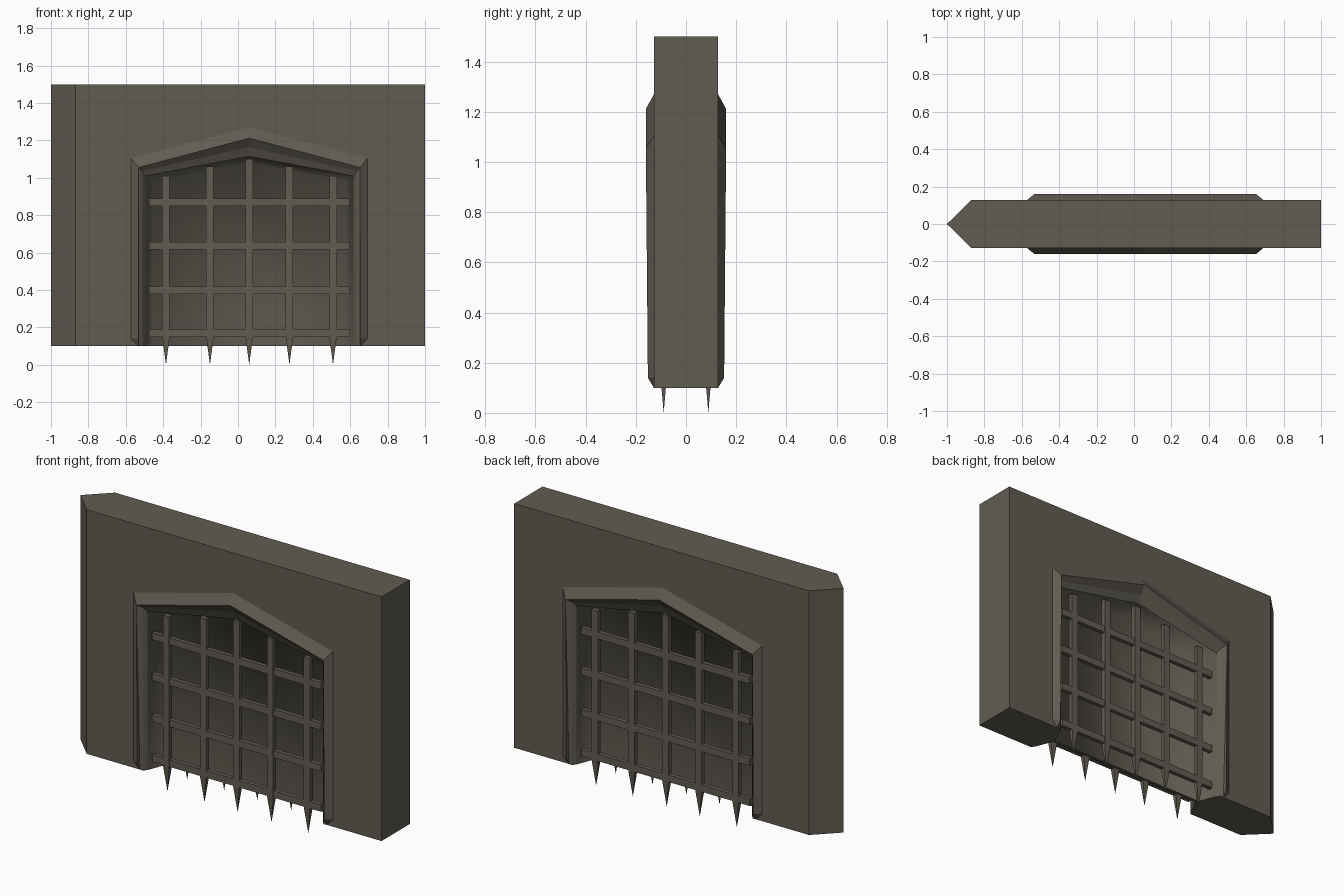
import bpy, bmesh

if "Cube" in bpy.data.objects:
    bpy.data.objects.remove(bpy.data.objects["Cube"])

stone = bpy.data.materials.new("dark_stone")
stone.diffuse_color = (0.12, 0.108, 0.085, 1)
stone.use_nodes = True
stone.node_tree.nodes["Principled BSDF"].inputs["Base Color"].default_value = stone.diffuse_color
CX = 0.06      # centre line of the gate
WY = 0.128     # half thickness of the wall


def finish(bm, name, smooth=False, fix=True):
    if fix:
        bmesh.ops.recalc_face_normals(bm, faces=bm.faces)
    for f in bm.faces:
        f.smooth = smooth
    me = bpy.data.meshes.new(name)
    bm.to_mesh(me)
    bm.free()
    me.materials.append(stone)
    ob = bpy.data.objects.new(name, me)
    bpy.context.collection.objects.link(ob)
    return ob


def arch(half, shoulder, peak, bottom=0.1):
    """Pointed gate outline from left foot to right foot."""
    return [(CX - half, bottom), (CX - half, shoulder), (CX, peak),
            (CX + half, shoulder), (CX + half, bottom)]


def loft(bm, rings, side):
    """Join arch rings given as (outline, depth); side -1 is the front."""
    rows = [[bm.verts.new((x, side * d, z)) for x, z in pts] for pts, d in rings]
    for a, b in zip(rows, rows[1:]):
        for i in range(4):
            q = [a[i], a[i + 1], b[i + 1], b[i]]
            bm.faces.new(q if side < 0 else q[::-1])
    return rows


outer = arch(0.632, 1.105, 1.27, 0.14)
lip = arch(0.593, 1.055, 1.212, 0.14)
lip_foot = arch(0.593, 1.055, 1.212)
mouth = arch(0.573, 1.035, 1.165)
inner = arch(0.557, 1.01, 1.115)
back = arch(0.517, 0.98, 1.08)
PANEL = 0.008

# wall with gate notch and pointed left end
bm = bmesh.new()
outline = [(-0.87, 0.1)] + mouth + [(1, 0.1), (1, 1.5), (-0.87, 1.5)]
face = bm.faces.new([bm.verts.new((x, -WY, z)) for x, z in outline])
ext = bmesh.ops.extrude_face_region(bm, geom=[face], use_keep_orig=True)
bmesh.ops.translate(bm, vec=(0, 2 * WY, 0),
                    verts=[v for v in ext["geom"] if isinstance(v, bmesh.types.BMVert)])
# the gate reveal is modelled separately
for f in list(bm.faces):
    c = f.calc_center_median()
    if abs(c.y) < 0.01 and abs(c.x - CX) < 0.58 and 0.11 < c.z < 1.3:
        bm.faces.remove(f)
ends = [e for e in bm.edges if all(abs(v.co.x + 0.87) < 1e-4 for v in e.verts)
        and abs(e.verts[0].co.y - e.verts[1].co.y) > 0.1]
bmesh.ops.bisect_edges(bm, edges=ends, cuts=1)
tip = [v for v in bm.verts if abs(v.co.y) < 1e-4]
for v in tip:
    v.co.x = -1
bmesh.ops.connect_verts(bm, verts=tip)
finish(bm, "wall")

for side, label in ((-1, "front"), (1, "back")):
    # raised frame with splayed sides and chamfered feet
    bm = bmesh.new()
    rows = loft(bm, [(outer, WY), (lip, 0.16), (lip_foot, 0.152), (mouth, 0.13),
                     (inner, 0.11)], side)
    for v in (rows[1][0], rows[1][4]):
        v.co.y = side * 0.152
    for v in (rows[2][0], rows[2][4]):
        v.co.y = side * WY
    for v in (rows[2][1:4]):
        v.co.y = side * 0.16
    bmesh.ops.remove_doubles(bm, verts=bm.verts, dist=0.0005)
    for s in (-1, 1):
        x0, x1 = CX + s * 0.632, CX + s * 0.593
        bm.faces.new([bm.verts.new(p) for p in (
            (x0, side * WY, 0.14), (x1, side * 0.152, 0.14), (x1, side * WY, 0.1))])
    finish(bm, label + "_frame")

    # recess: splayed reveal blending smoothly into the rear panel
    bm = bmesh.new()
    rows = loft(bm, [(inner, 0.11), (back, PANEL)], side)
    bm.faces.new(rows[1] if side < 0 else rows[1][::-1])
    bmesh.ops.recalc_face_normals(bm, faces=bm.faces)
    panel = max(bm.faces, key=lambda f: f.calc_area())
    if panel.normal.y * side < 0:
        bmesh.ops.reverse_faces(bm, faces=bm.faces)
    finish(bm, label + "_recess", smooth=True, fix=False)

# underside of the gate reveals
bm = bmesh.new()
half = [(0.573, 0.13), (0.557, 0.11), (0.517, PANEL)]
for s in (-1, 1):
    pts = [(x, y) for x, y in half] + [(x, -y) for x, y in half[::-1]]
    bm.faces.new([bm.verts.new((CX + s * x, y, 0.1)) for x, y in pts])
bm.faces.new([bm.verts.new((CX + a * 0.517, b * PANEL, 0.1))
              for a, b in ((-1, -1), (1, -1), (1, 1), (-1, 1))])
for f in bm.faces:
    f.normal_update()
    if f.normal.z > 0:
        f.normal_flip()
finish(bm, "reveal_underside", fix=False)


def box(bm, x0, x1, y, z0, z1, depth=0.026):
    geo = bmesh.ops.create_cube(bm, size=1)["verts"]
    for v in geo:
        v.co = ((x0 + x1) / 2 + v.co.x * (x1 - x0), y + v.co.y * depth,
                (z0 + z1) / 2 + v.co.z * (z1 - z0))


# portcullis grates on both sides: bars, rails and spikes
BARS = [(-0.385, 1.01), (-0.15, 1.06), (0.06, 1.10), (0.275, 1.06), (0.508, 1.01)]
for side, label in ((-1, "front"), (1, "back")):
    y = side * 0.089
    bm = bmesh.new()
    for x, top in BARS:
        box(bm, x - 0.02, x + 0.02, y, 0.15, top)
    finish(bm, label + "_bars")
    bm = bmesh.new()
    for z in (0.17, 0.4, 0.637, 0.87):
        box(bm, -0.475, 0.597, y, z - 0.02, z + 0.02, 0.024)
    finish(bm, label + "_rails")
    bm = bmesh.new()
    for x, top in BARS:
        base = [bm.verts.new((x + a * 0.02, y + b * 0.013, 0.15))
                for a, b in ((-1, -1), (1, -1), (1, 1), (-1, 1))]
        point = bm.verts.new((x, y, 0.0))
        bm.faces.new(base)
        for i in range(4):
            bm.faces.new((base[i], base[(i + 1) % 4], point))
    finish(bm, label + "_spikes")
